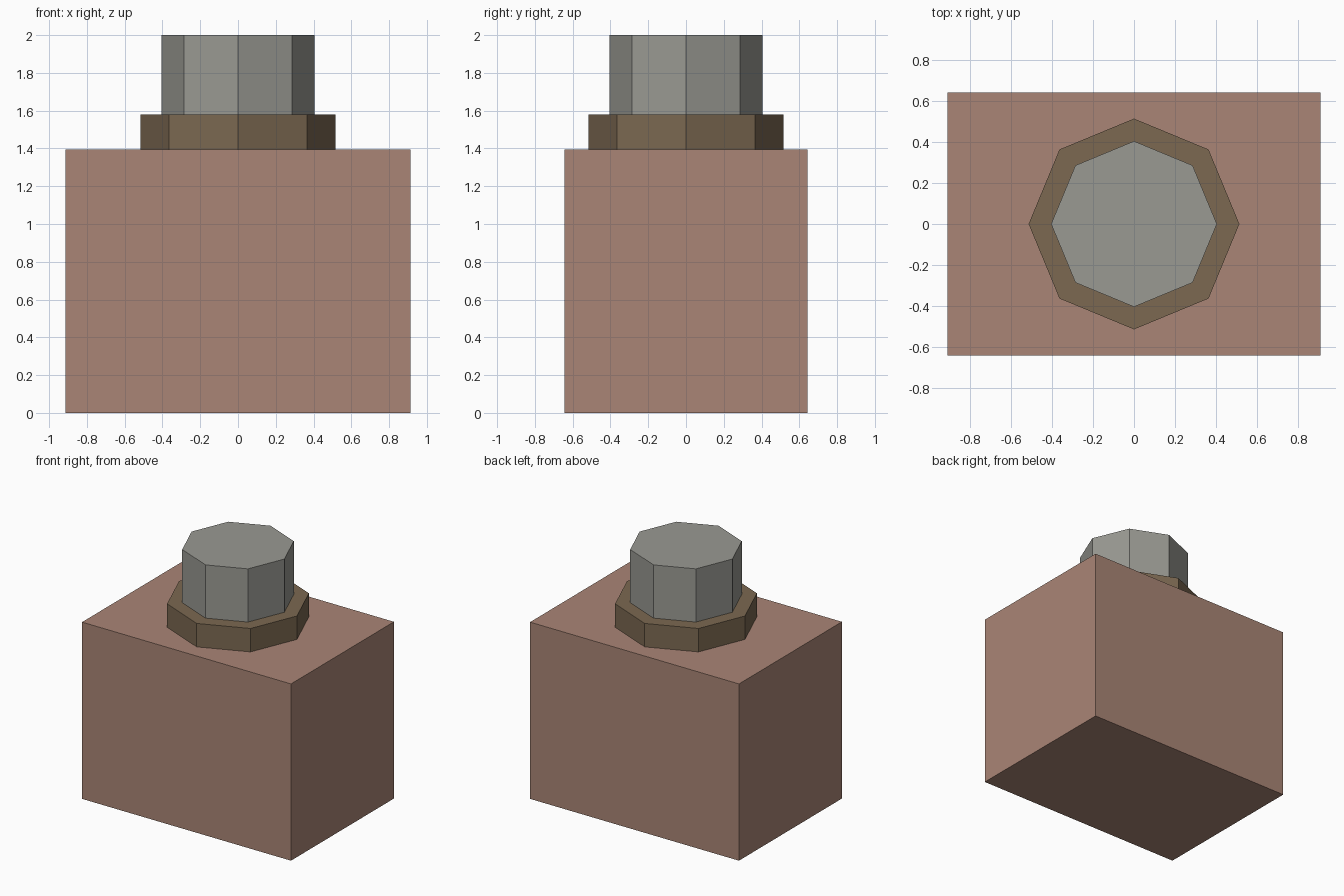
import bpy
import math

default = bpy.data.objects.get("Cube")
if default:
    bpy.data.objects.remove(default, do_unlink=True)


def make_material(name, rgb):
    mat = bpy.data.materials.new(name)
    mat.use_nodes = True
    color = (*rgb, 1.0)
    mat.diffuse_color = color
    mat.node_tree.nodes["Principled BSDF"].inputs["Base Color"].default_value = color
    return mat


def finish(name, mat):
    obj = bpy.context.object
    obj.name = obj.data.name = name
    obj.data.materials.append(mat)
    return obj


def octagon(name, radius, bottom, top, mat):
    """Eight-sided prism with corners on the x and y axes."""
    bpy.ops.mesh.primitive_cylinder_add(
        vertices=8, radius=radius, depth=top - bottom,
        location=(0, 0, (bottom + top) / 2))
    return finish(name, mat)


clay = make_material("clay brown", (0.40, 0.235, 0.18))
bronze = make_material("dark bronze", (0.20, 0.14, 0.083))
grey = make_material("warm grey", (0.32, 0.32, 0.29))

# Rectangular body
BODY_TOP, COLLAR_TOP, CAP_TOP = 1.395, 1.58, 2.0
bpy.ops.mesh.primitive_cube_add(size=1, location=(0, 0, BODY_TOP / 2))
body = finish("body", clay)
body.scale = (1.824, 1.284, BODY_TOP)
bpy.ops.object.transform_apply(location=False, rotation=False, scale=True)

# Collar and cap stacked on the body
octagon("collar", 0.515, BODY_TOP, COLLAR_TOP, bronze)
octagon("cap", 0.405, COLLAR_TOP, CAP_TOP, grey)
